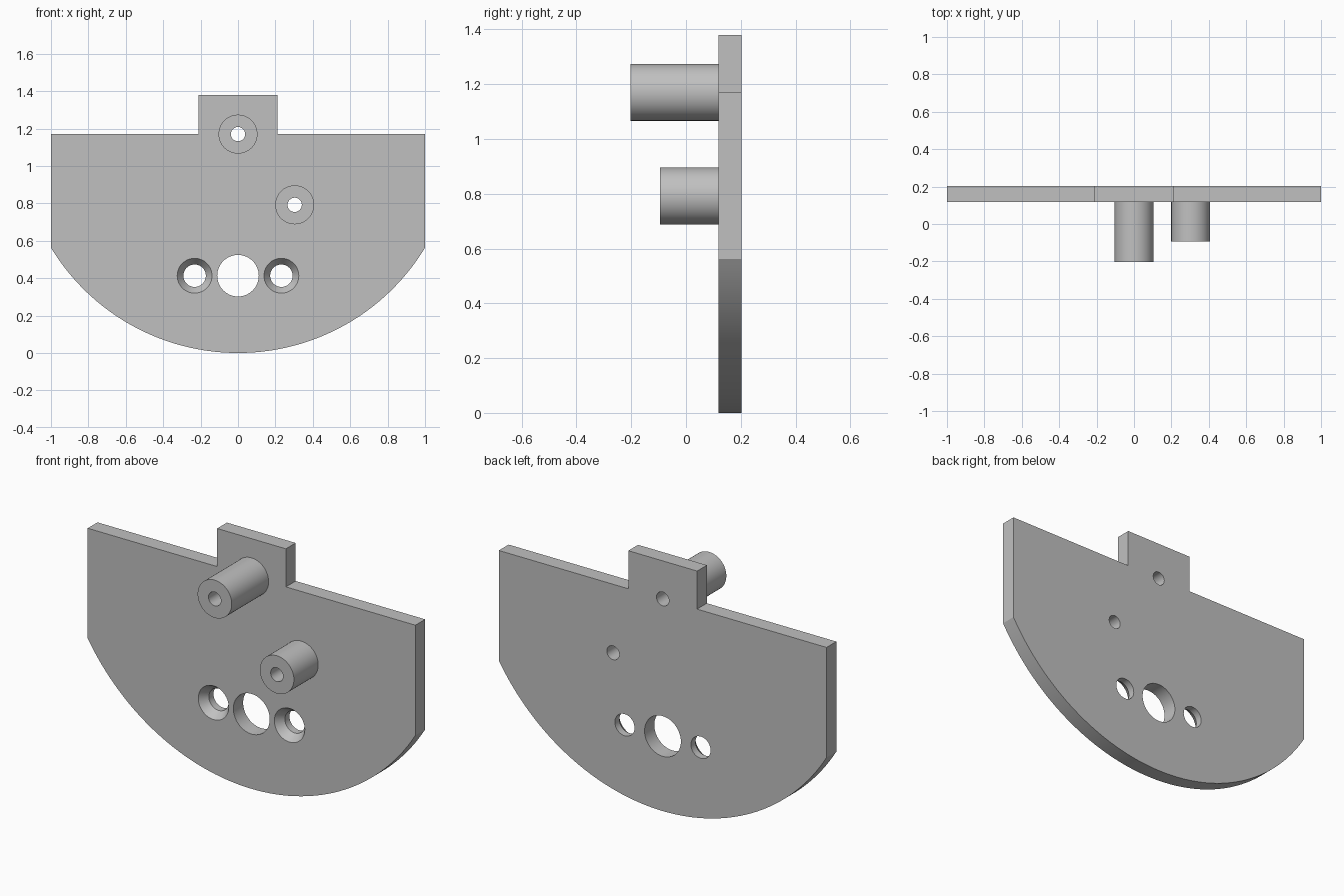
import bpy, bmesh
from math import sin, cos, pi, asin

if "Cube" in bpy.data.objects:
    bpy.data.objects.remove(bpy.data.objects["Cube"], do_unlink=True)

SEGMENTS = 64
FRONT, BACK = 0.118, 0.203      # plate faces
RADIUS = 1.17                   # rounded lower edge, centred on the shoulder height
TAB_HALF, TOP = 0.21, 1.38

grey = bpy.data.materials.new("plain grey")
grey.use_nodes = True
colour = (0.53, 0.53, 0.53, 1)
grey.diffuse_color = colour
grey.node_tree.nodes["Principled BSDF"].inputs["Base Color"].default_value = colour


def finish(name, bm):
    bmesh.ops.recalc_face_normals(bm, faces=bm.faces)
    mesh = bpy.data.meshes.new(name)
    bm.to_mesh(mesh)
    bm.free()
    mesh.materials.append(grey)
    obj = bpy.data.objects.new(name, mesh)
    bpy.context.collection.objects.link(obj)
    return obj


def lathe(name, x, z, profile, hollow=False):
    """Turn (radius, y) points about an axis along y; hollow joins last ring to first."""
    bm = bmesh.new()
    angles = [2 * pi * i / SEGMENTS for i in range(SEGMENTS)]
    rings = [[bm.verts.new((x + r * cos(a), y, z + r * sin(a))) for a in angles]
             for r, y in profile]
    pairs = list(zip(rings, rings[1:]))
    if hollow:
        pairs.append((rings[-1], rings[0]))
    else:
        bm.faces.new(rings[0])
        bm.faces.new(rings[-1])
    for a, b in pairs:
        for i in range(SEGMENTS):
            j = (i + 1) % SEGMENTS
            bm.faces.new((a[i], a[j], b[j], b[i]))
    return finish(name, bm)


def smooth(obj):
    bpy.ops.object.select_all(action='DESELECT')
    obj.select_set(True)
    bpy.context.view_layer.objects.active = obj
    bpy.ops.object.shade_smooth_by_angle(angle=pi / 6)


# Plate: straight shoulders, square tab on top, circular lower edge
half_angle = asin(1 / RADIUS)
arc = [half_angle * (2 * i / SEGMENTS - 1) for i in range(SEGMENTS + 1)]
outline = [(RADIUS * sin(a), RADIUS - RADIUS * cos(a)) for a in arc]
outline += [(1, RADIUS), (TAB_HALF, RADIUS), (TAB_HALF, TOP),
            (-TAB_HALF, TOP), (-TAB_HALF, RADIUS), (-1, RADIUS)]
bm = bmesh.new()
face = bm.faces.new([bm.verts.new((x, FRONT, z)) for x, z in outline])
extruded = bmesh.ops.extrude_face_region(bm, geom=[face])["geom"]
bmesh.ops.translate(bm, vec=(0, BACK - FRONT, 0),
                    verts=[v for v in extruded if isinstance(v, bmesh.types.BMVert)])
plate = finish("mounting_plate", bm)

# Bosses: name, x, z, front end
BORE, BOSS = 0.038, 0.104
bosses = [("upper_boss", 0, RADIUS, -0.203), ("side_boss", 0.303, 0.792, -0.094)]
through = [(BORE, FRONT - 0.1), (BORE, BACK + 0.1)]
cutters = []
for name, x, z, end in bosses:
    smooth(lathe(name, x, z, [(BOSS, FRONT), (BOSS, end), (BORE, end), (BORE, FRONT)],
                 hollow=True))
    cutters.append(lathe(name + "_cutter", x, z, through))

# Large centre hole and two countersunk screw holes
HOLE_Z = 0.413
cutters.append(lathe("centre_cutter", 0, HOLE_Z, [(0.111, 0), (0.111, BACK + 0.1)]))
countersink = [(0.093, 0), (0.093, FRONT), (0.06, FRONT + 0.045), (0.06, BACK + 0.1)]
for side in (-1, 1):
    cutters.append(lathe("screw_cutter", side * 0.232, HOLE_Z, countersink))

for cutter in cutters:
    cutter.hide_render = True
    mod = plate.modifiers.new(cutter.name, 'BOOLEAN')
    mod.operation = 'DIFFERENCE'
    mod.solver = 'EXACT'
    mod.object = cutter

# Bake the cuts, then drop the cutters
drilled = bpy.data.meshes.new_from_object(
    plate.evaluated_get(bpy.context.evaluated_depsgraph_get()))
plate.modifiers.clear()
plate.data = drilled
for cutter in cutters:
    bpy.data.objects.remove(cutter, do_unlink=True)
smooth(plate)
